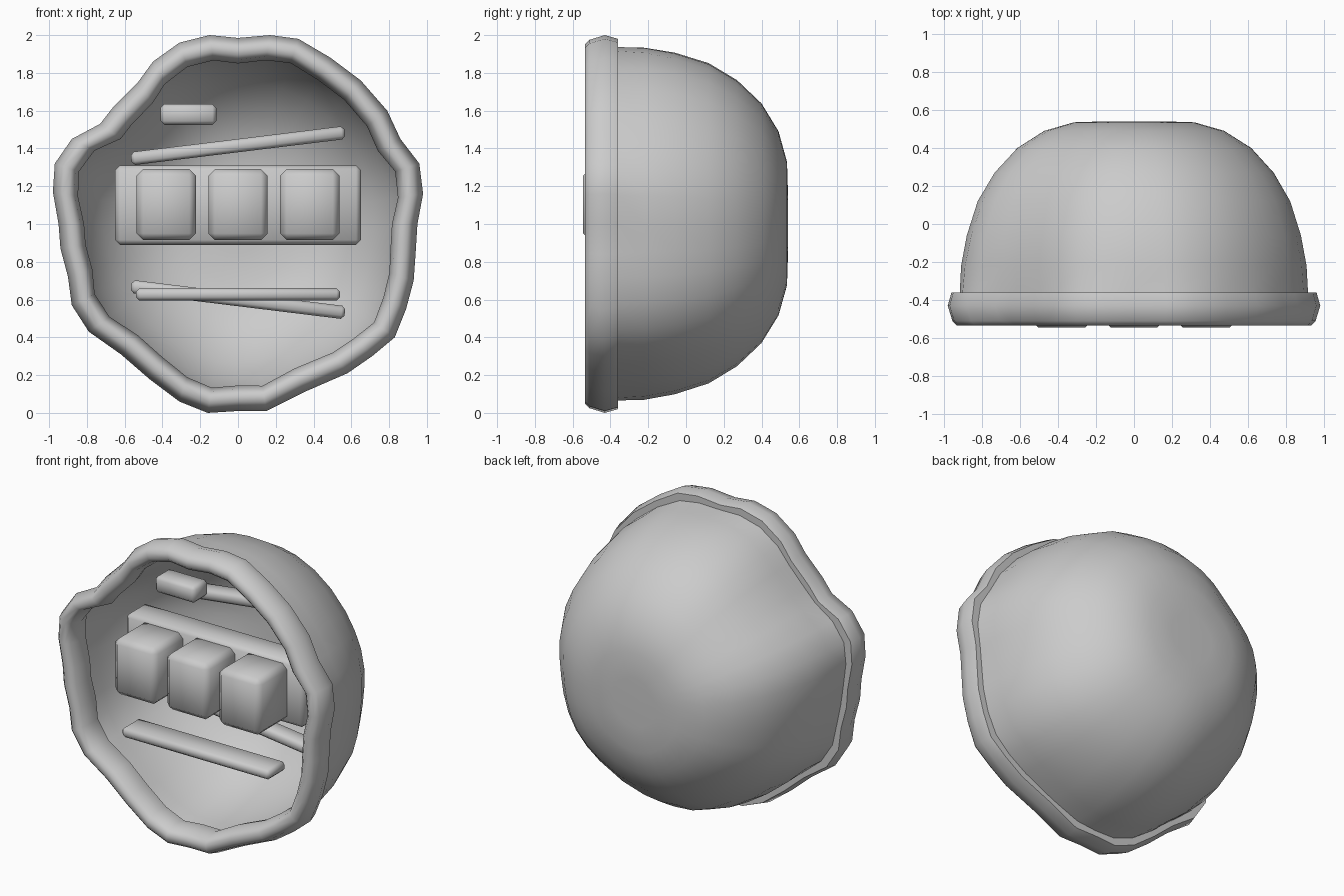
import bpy, bmesh, math

if "Cube" in bpy.data.objects:
    bpy.data.objects.remove(bpy.data.objects["Cube"])

# Outer outline of the lumpy rim in the front view (x, z), clockwise from the top
OUTLINE = [(-.15, 2), (0, 1.985), (.17, 2), (.32, 1.98), (.49, 1.88), (.65, 1.76),
           (.79, 1.60), (.86, 1.45), (.96, 1.32), (.98, 1.16), (.95, 1), (.94, .84), (.93, .70),
           (.89, .55), (.83, .40), (.71, .30), (.58, .21), (.35, .11), (.15, .01), (0, .01),
           (-.16, 0), (-.31, .06), (-.47, .18), (-.62, .31), (-.79, .43), (-.88, .57),
           (-.90, .72), (-.94, .87), (-.95, 1), (-.98, 1.17), (-.97, 1.32), (-.88, 1.45),
           (-.73, 1.53), (-.66, 1.62), (-.53, 1.75), (-.45, 1.86), (-.31, 1.96)]
POLAR = [(math.hypot(x, z - 1), math.atan2(z - 1, x)) for x, z in OUTLINE]
N = len(POLAR)


def loft(name, rings, close=False, cap=None, angle=60):
    """Skin rings of (radius list, y) around the front-to-back axis."""
    bm = bmesh.new()
    vs = [[bm.verts.new((r * math.cos(a), y, 1 + r * math.sin(a)))
           for r, (_, a) in zip(radii, POLAR)] for radii, y in rings]
    for k in range(len(vs) if close else len(vs) - 1):
        p, q = vs[k], vs[(k + 1) % len(vs)]
        for i in range(N):
            j = (i + 1) % N
            bm.faces.new((p[i], p[j], q[j], q[i]))
    if cap is not None:
        tip = bm.verts.new((0, cap, 1))
        for i in range(N):
            bm.faces.new((vs[-1][i], vs[-1][(i + 1) % N], tip))
    bmesh.ops.recalc_face_normals(bm, faces=bm.faces)
    me = bpy.data.meshes.new(name)
    bm.to_mesh(me)
    bm.free()
    ob = bpy.data.objects.new(name, me)
    bpy.context.collection.objects.link(ob)
    smooth(ob, angle)
    return ob


def smooth(ob, angle):
    bpy.ops.object.select_all(action='DESELECT')
    ob.select_set(True)
    bpy.context.view_layer.objects.active = ob
    bpy.ops.object.shade_smooth_by_angle(angle=math.radians(angle))


def block(name, x, y, z, bevel, tilt=0):
    """Soft box from (min, max) ranges, tilted about the y axis."""
    bpy.ops.mesh.primitive_cube_add(size=1, location=[sum(r) / 2 for r in (x, y, z)])
    ob = bpy.context.object
    ob.name = name
    ob.scale = [r[1] - r[0] for r in (x, y, z)]
    bpy.ops.object.transform_apply(location=False, rotation=False, scale=True)
    ob.rotation_euler.y = math.radians(tilt)
    mod = ob.modifiers.new("round", 'BEVEL')
    mod.width, mod.segments = bevel, 1
    smooth(ob, 180)
    return ob


# Rim: rounded section swept round the outline
section = [(.02, -.36), (0, -.43), (.025, -.51), (.05, -.535),
           (.09, -.535), (.115, -.51), (.135, -.43), (.12, -.36)]
loft("rim", [([r - d for r, _ in POLAR], y) for d, y in section], close=True)

# Bowl: mouth follows the rim, growing rounder towards the back
radii = [r - .052 for r, _ in POLAR]
rings = []
for s, y in [(1, -.42), (.99, -.36), (.985, -.22), (.955, -.06), (.895, .12), (.80, .27),
             (.67, .40), (.515, .49), (.345, .535), (.17, .54)]:
    rings.append(([r * s for r in radii], y))
    radii = [(radii[i - 1] + 4 * radii[i] + radii[(i + 1) % N]) / 6 for i in range(N)]
bowl = loft("bowl", rings, cap=.54)
shell = bowl.modifiers.new("shell", 'SOLIDIFY')
shell.thickness, shell.offset = .02, -1

# Central housing with three cushions in front
block("housing", (-.65, .65), (-.25, -.05), (.89, 1.31), .025)
for i, cx in enumerate((-.38, 0, .38)):
    block(f"cushion_{i + 1}", (cx - .157, cx + .157), (-.545, -.22), (.915, 1.29), .035)

# Slanted rails behind, front shelf and small top block
block("upper_rail", (-.57, .57), (.11, .23), (1.38, 1.45), .018, -7)
block("lower_rail", (-.57, .57), (.11, .23), (.565, .635), .018, 7)
block("front_shelf", (-.54, .54), (-.45, -.27), (.595, .66), .018)
block("top_block", (-.41, -.115), (-.29, -.14), (1.525, 1.635), .02)
